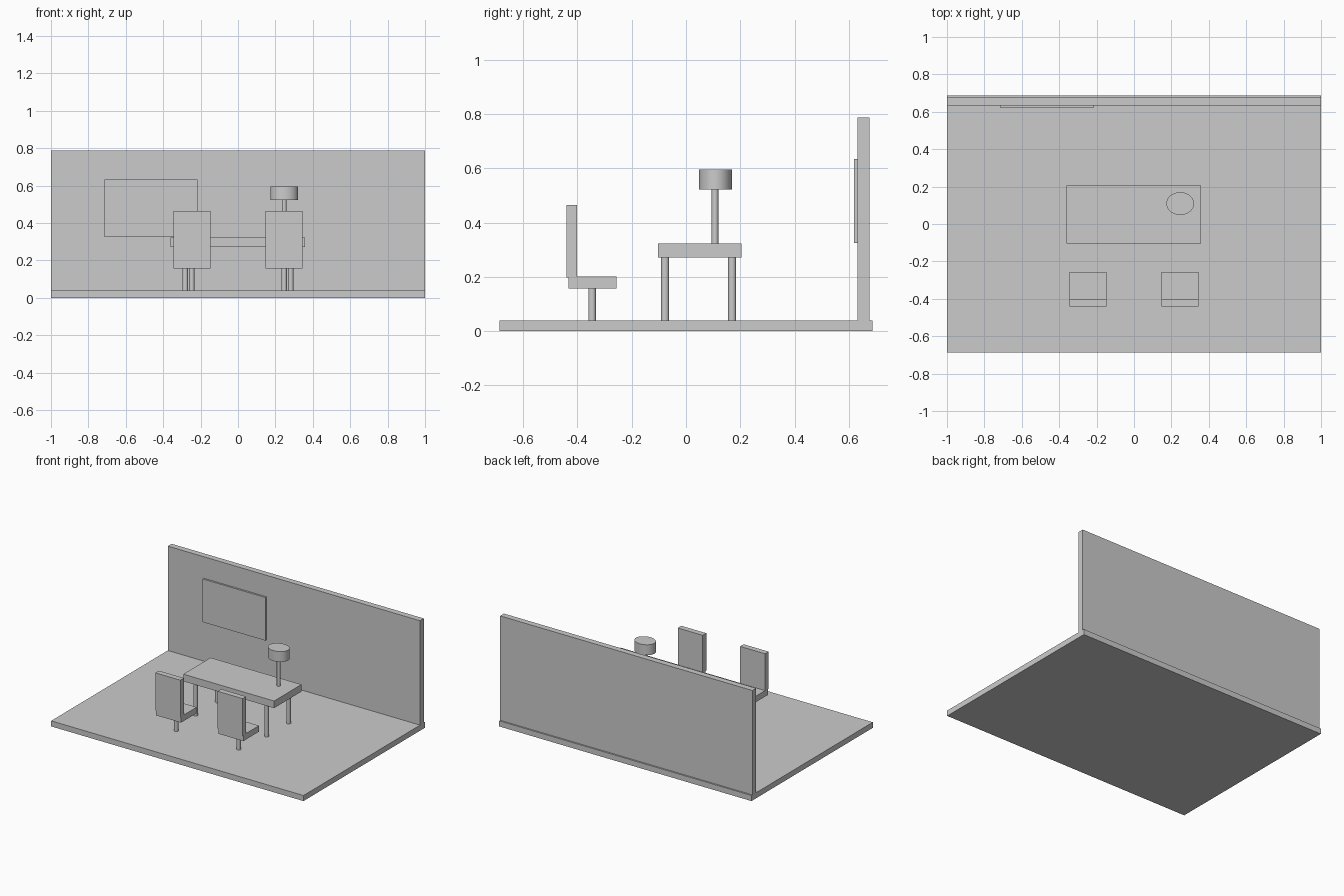
import bpy

if "Cube" in bpy.data.objects:
    bpy.data.objects.remove(bpy.data.objects["Cube"])


def box(name, x, y, z):
    """Box from (min, max) ranges on each axis."""
    bpy.ops.mesh.primitive_cube_add(
        size=1, location=[(a + b) / 2 for a, b in (x, y, z)])
    o = bpy.context.object
    o.name = name
    o.scale = [b - a for a, b in (x, y, z)]
    bpy.ops.object.transform_apply(location=False, rotation=False, scale=True)
    return o


def post(name, x, y, z, rx, ry=None):
    """Smooth upright cylinder, optionally oval."""
    bpy.ops.mesh.primitive_cylinder_add(
        vertices=40, radius=1, depth=1, location=(x, y, (z[0] + z[1]) / 2))
    o = bpy.context.object
    o.name = name
    o.scale = (rx, ry or rx, z[1] - z[0])
    bpy.ops.object.transform_apply(location=False, rotation=False, scale=True)
    bpy.ops.object.shade_smooth_by_angle()
    return o


# Room: floor slab, back wall, framed panel
box("floor", (-1, 1), (-0.687, 0.687), (0, 0.04))
box("back_wall", (-1, 1), (0.633, 0.676), (0.04, 0.788))
box("wall_picture", (-0.715, -0.217), (0.62, 0.633), (0.325, 0.634))

# Table
box("table_top", (-0.361, 0.359), (-0.104, 0.205), (0.272, 0.323))
for side, x in (("left", -0.282), ("right", 0.282)):
    for end, y in (("front", -0.077), ("back", 0.17)):
        post(f"table_leg_{end}_{side}", x, y, (0.04, 0.272), 0.0147)

# Table lamp
post("lamp_stem", 0.247, 0.107, (0.323, 0.523), 0.0122)
post("lamp_shade", 0.247, 0.109, (0.522, 0.596), 0.074, 0.061)

# Two pedestal chairs
for side, cx in (("left", -0.247), ("right", 0.247)):
    w = (cx - 0.099, cx + 0.099)
    post(f"chair_leg_{side}", cx, -0.346, (0.04, 0.158), 0.0142)
    box(f"chair_seat_{side}", w, (-0.434, -0.256), (0.158, 0.201))
    box(f"chair_back_{side}", w, (-0.441, -0.401), (0.197, 0.465))
